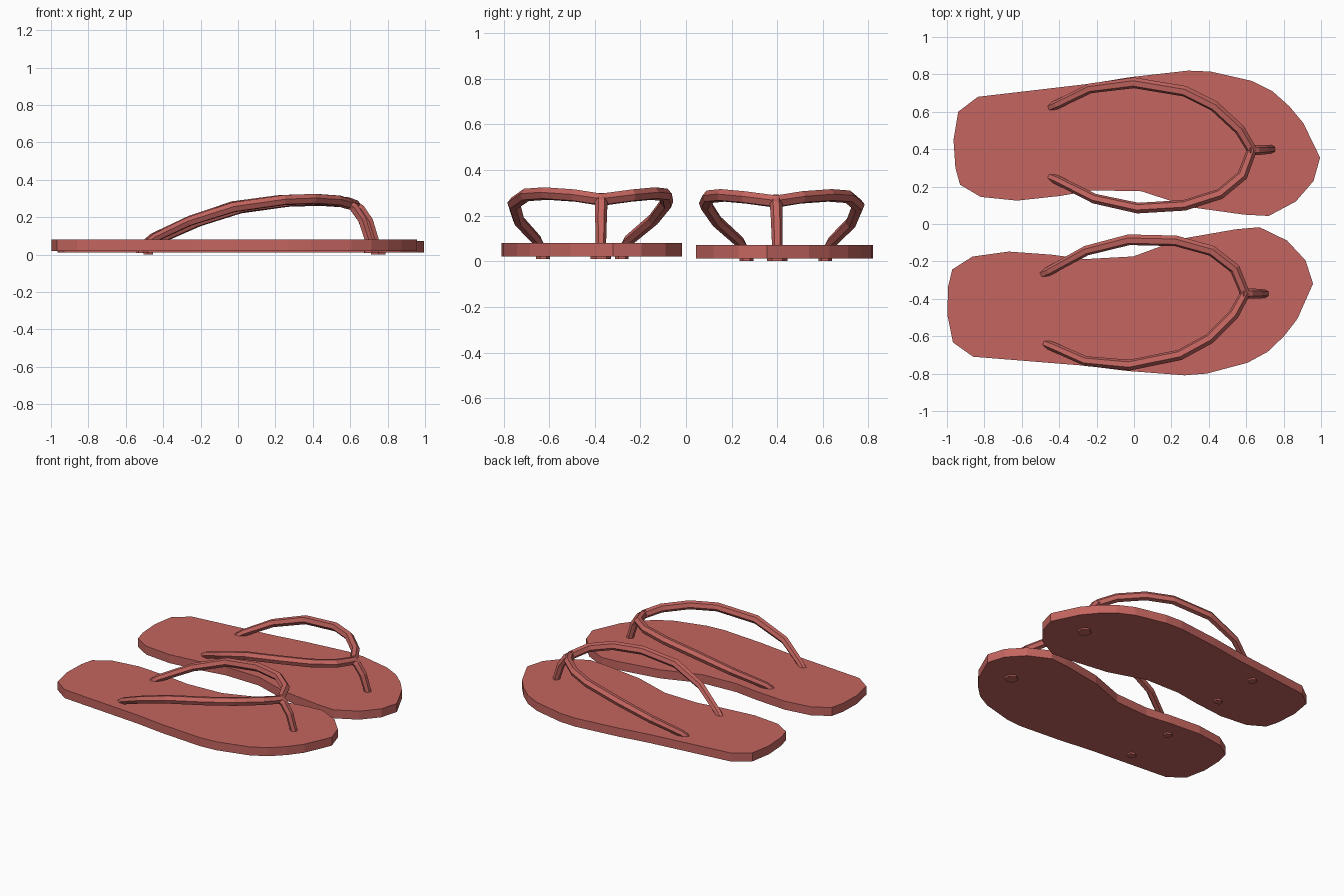
import bpy, bmesh, math
from mathutils import Vector, Matrix

if "Cube" in bpy.data.objects:
    bpy.data.objects.remove(bpy.data.objects["Cube"])

red = bpy.data.materials.new("red_rubber")
red.diffuse_color = (0.55, 0.13, 0.115, 1)
red.use_nodes = True
red.node_tree.nodes["Principled BSDF"].inputs["Base Color"].default_value = red.diffuse_color

# Sole outline (x, y), counter-clockwise from the toe
OUTLINE = [(0.995, 0.355), (0.905, 0.54), (0.83, 0.63), (0.74, 0.71), (0.63, 0.765),
           (0.41, 0.815), (0.29, 0.82), (-0.02, 0.785), (-0.235, 0.75), (-0.835, 0.68),
           (-0.94, 0.6), (-0.965, 0.45), (-0.955, 0.3), (-0.93, 0.21), (-0.82, 0.145),
           (-0.625, 0.125), (-0.395, 0.15), (-0.22, 0.18), (0.04, 0.175), (0.30, 0.09),
           (0.59, 0.05), (0.72, 0.043), (0.865, 0.12), (0.96, 0.23)]
# Strap centre line, one heel hole to the other, over the foot
STRAP = [(-0.48, 0.61, 0.03), (-0.41, 0.64, 0.085), (-0.235, 0.725, 0.17),
         (0.0, 0.755, 0.245), (0.27, 0.71, 0.283), (0.43, 0.63, 0.289),
         (0.565, 0.505, 0.28), (0.63, 0.395, 0.262), (0.58, 0.26, 0.28),
         (0.46, 0.16, 0.289), (0.27, 0.10, 0.283), (0.02, 0.085, 0.25),
         (-0.21, 0.135, 0.175), (-0.41, 0.235, 0.085), (-0.48, 0.265, 0.03)]
# Toe post centre line
POST = [(0.61, 0.395, 0.272), (0.655, 0.395, 0.245), (0.70, 0.398, 0.18),
        (0.735, 0.4, 0.07), (0.745, 0.4, 0.02)]


def add_mesh(name, bm):
    bmesh.ops.recalc_face_normals(bm, faces=bm.faces)
    me = bpy.data.meshes.new(name)
    bm.to_mesh(me)
    bm.free()
    me.materials.append(red)
    ob = bpy.data.objects.new(name, me)
    bpy.context.collection.objects.link(ob)


def sole(name, place):
    bm = bmesh.new()
    base = bm.faces.new([bm.verts.new(place @ Vector((x, y, 0.012))) for x, y in OUTLINE])
    top = bmesh.ops.extrude_face_region(bm, geom=[base])["geom"]
    bmesh.ops.translate(bm, vec=(0, 0, 0.06),
                        verts=[v for v in top if isinstance(v, bmesh.types.BMVert)])
    # the first face stays as the underside
    add_mesh(name, bm)


def tube(name, path, place, radius, radii):
    """Six-sided flat-shaded tube swept along a path."""
    cu = bpy.data.curves.new(name, "CURVE")
    cu.dimensions = "3D"
    cu.bevel_depth = radius
    cu.bevel_resolution = 1
    cu.use_fill_caps = True
    sp = cu.splines.new("POLY")
    sp.points.add(len(path) - 1)
    for pt, co, r in zip(sp.points, path, radii):
        pt.co = (*(place @ Vector(co)), 1)
        pt.radius = r
    sp.use_smooth = False
    cu.materials.append(red)
    ob = bpy.data.objects.new(name, cu)
    bpy.context.collection.objects.link(ob)
    bpy.ops.object.select_all(action="DESELECT")
    ob.select_set(True)
    bpy.context.view_layer.objects.active = ob
    bpy.ops.object.convert(target="MESH")


def plug(name, x, y, r, place):
    bm = bmesh.new()
    bmesh.ops.create_cone(bm, cap_ends=True, segments=6, radius1=r, radius2=r, depth=0.02,
                          matrix=place @ Matrix.Translation((x, y, 0.011)))
    add_mesh(name, bm)


# The second sandal is the first mirrored, turned slightly and nudged
left = Matrix.Identity(4)
right = (Matrix.Translation((-0.05, 0, 0.008)) @ Matrix.Rotation(0.036, 4, "Z")
         @ Matrix.Diagonal((1, -1, 1, 1)))

for side, place in (("left", left), ("right", right)):
    sole(side + "_sole", place)
    n = len(STRAP)
    tube(side + "_strap", STRAP, place, 0.029,
         [0.75 + 0.25 * min(1, min(i, n - 1 - i) / 3) for i in range(n)])
    tube(side + "_toe_post", POST, place, 0.027, [1, 1, 0.95, 0.85, 0.85])
    # anchors under the sole
    plug(side + "_toe_plug", 0.75, 0.4, 0.045, place)
    plug(side + "_outer_plug", -0.48, 0.61, 0.03, place)
    plug(side + "_inner_plug", -0.48, 0.265, 0.03, place)
